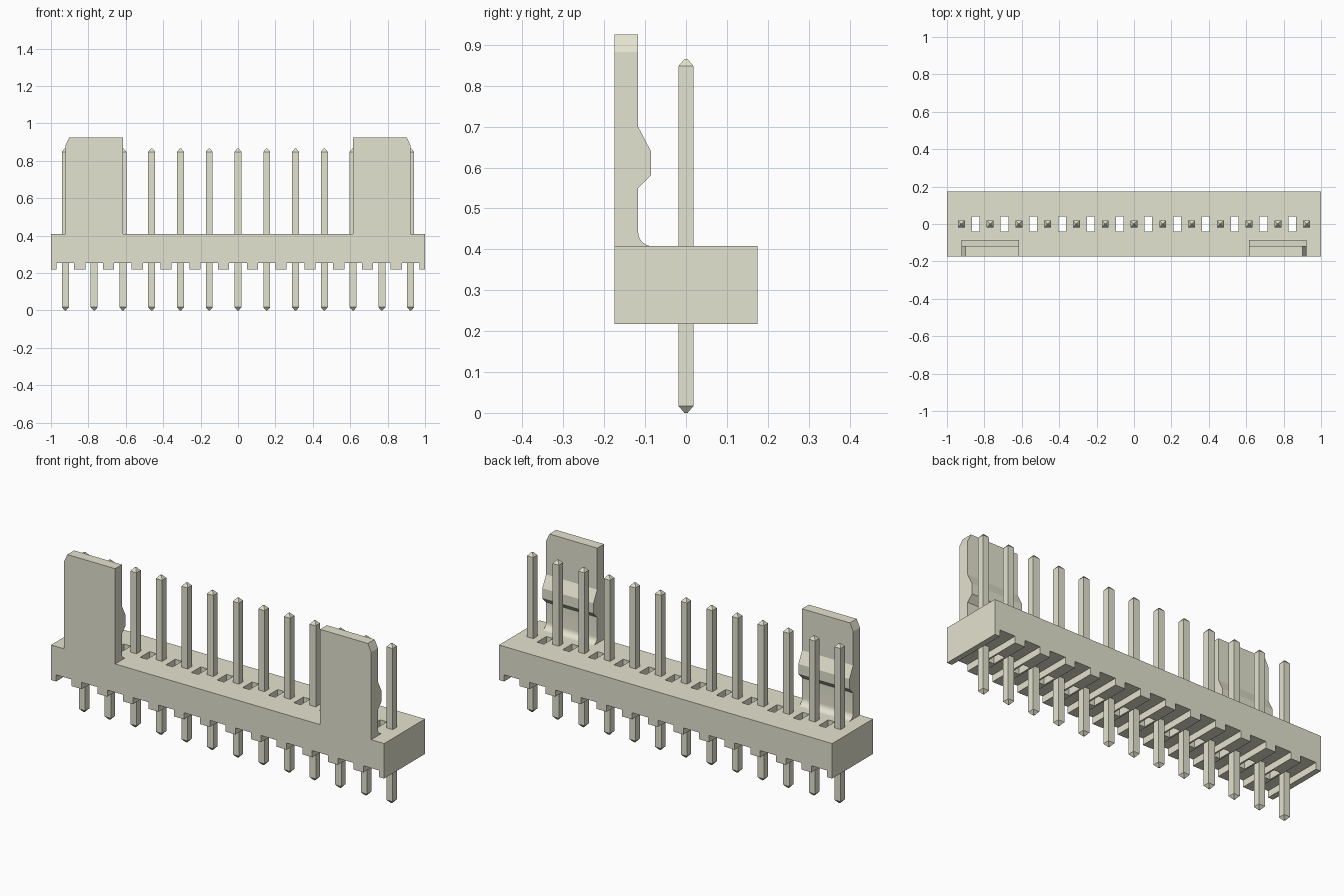
import bpy, bmesh, math
from mathutils import Vector

cube = bpy.data.objects.get("Cube")
if cube:
    bpy.data.objects.remove(cube, do_unlink=True)

PITCH, PINS = 0.1538, 13
HALF_Y, BASE, CEIL, TOP = 0.175, 0.218, 0.254, 0.408
pin_xs = [(i - (PINS - 1) / 2) * PITCH for i in range(PINS)]

ivory = bpy.data.materials.new("ivory_plastic")
ivory.use_nodes = True
colour = (0.777, 0.770, 0.626, 1)
ivory.diffuse_color = colour
ivory.node_tree.nodes["Principled BSDF"].inputs["Base Color"].default_value = colour


def finish(bm, name):
    bmesh.ops.recalc_face_normals(bm, faces=bm.faces[:])
    mesh = bpy.data.meshes.new(name)
    bm.to_mesh(mesh)
    bm.free()
    mesh.materials.append(ivory)
    ob = bpy.data.objects.new(name, mesh)
    bpy.context.collection.objects.link(ob)
    return ob


def extrude(points, offset):
    bm = bmesh.new()
    face = bm.faces.new([bm.verts.new(p) for p in points])
    new = bmesh.ops.extrude_face_region(bm, geom=[face])["geom"]
    bmesh.ops.translate(bm, vec=offset, verts=[v for v in new if isinstance(v, bmesh.types.BMVert)])
    return bm


# Housing: comb profile with a channel under every pin
outline = [(1, BASE), (1, TOP), (-1, TOP), (-1, BASE)]
for x in pin_xs:
    a, b = x - 0.047, x + 0.047
    outline += [(a, BASE), (a, CEIL), (b, CEIL), (b, BASE)]
housing = finish(extrude([(x, -HALF_Y, z) for x, z in outline], (0, 2 * HALF_Y, 0)), "housing")

# Slots through the housing between the pins
bm = bmesh.new()
for x in pin_xs[:-1]:
    box = bmesh.ops.create_cube(bm, size=1)["verts"]
    bmesh.ops.scale(bm, vec=(0.041, 0.08, 0.6), verts=box)
    bmesh.ops.translate(bm, vec=(x + PITCH / 2, 0, 0.3), verts=box)
cutter = finish(bm, "slot_cutter")
cutter.hide_render = True
mod = housing.modifiers.new("slots", "BOOLEAN")
mod.operation, mod.solver, mod.object = "DIFFERENCE", "EXACT", cutter
graph = bpy.context.evaluated_depsgraph_get()
cut_mesh = bpy.data.meshes.new_from_object(housing.evaluated_get(graph))
housing.modifiers.clear()
housing.data = cut_mesh
bpy.data.objects.remove(cutter, do_unlink=True)

# Square pins with tapered tips
for i, x in enumerate(pin_xs):
    bm = bmesh.new()
    rings = []
    for z, r in ((0, 0.004), (0.017, 0.0185), (0.848, 0.0185), (0.865, 0.004)):
        rings.append([bm.verts.new((x + sx * r, sy * r, z))
                      for sx, sy in ((-1, -1), (1, -1), (1, 1), (-1, 1))])
    for low, high in zip(rings, rings[1:]):
        for k in range(4):
            n = (k + 1) % 4
            bm.faces.new((low[k], low[n], high[n], high[k]))
    bm.faces.new(rings[0])
    bm.faces.new(rings[-1])
    finish(bm, f"pin_{i + 1}")

# Latch tabs: root fillet, catch ridge, chamfered outer top corner
FRONT, BACK, RIDGE, TAB_TOP, FILLET = -HALF_Y, -0.117, -0.085, 0.925, 0.034
profile = [(FRONT, TOP)]
for k in range(9):
    a = k / 8 * math.pi / 2
    profile.append((BACK + FILLET * (1 - math.cos(math.pi / 2 - a)),
                    TOP + FILLET * (1 - math.sin(math.pi / 2 - a))))
profile += [(BACK, 0.55), (RIDGE, 0.582), (RIDGE, 0.638), (BACK, 0.70),
            (BACK, TAB_TOP), (FRONT, TAB_TOP)]
for side, name in ((-1, "right_latch_tab"), (1, "left_latch_tab")):
    bm = extrude([(side * 0.615, y, z) for y, z in profile], (side * 0.307, 0, 0))
    bmesh.ops.recalc_face_normals(bm, faces=bm.faces[:])
    bmesh.ops.bisect_plane(bm, geom=bm.verts[:] + bm.edges[:] + bm.faces[:],
                           plane_co=(side * 0.922, 0, 0.883),
                           plane_no=Vector((side * 0.042, 0, 0.02)).normalized(), clear_outer=True)
    bmesh.ops.holes_fill(bm, edges=[e for e in bm.edges if e.is_boundary], sides=0)
    tab = finish(bm, name)
    for poly in tab.data.polygons:
        poly.use_smooth = True
    tab.data.set_sharp_from_angle(angle=math.radians(20))
